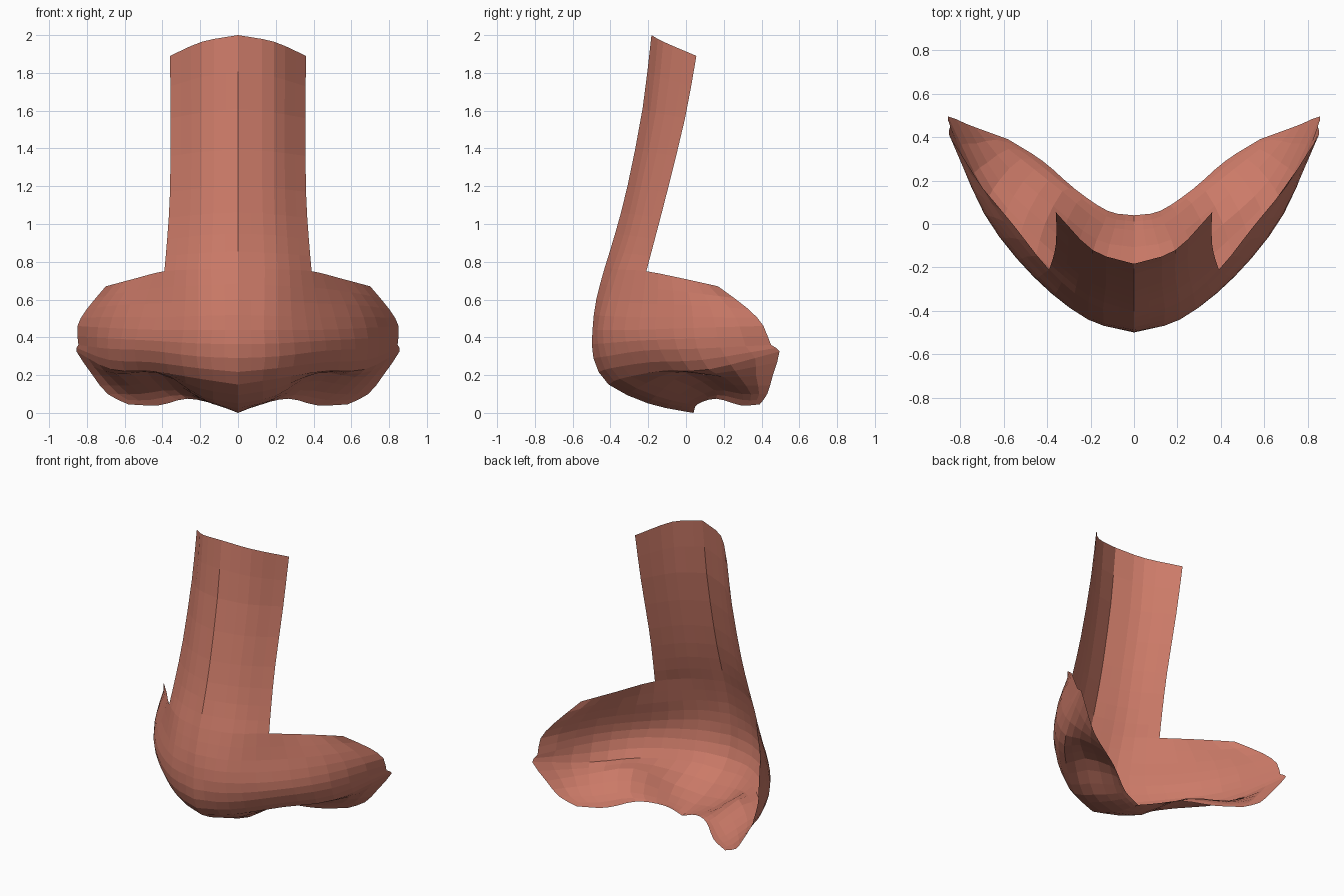
import bpy, bmesh
from mathutils import Vector

if "Cube" in bpy.data.objects:
    bpy.data.objects.remove(bpy.data.objects["Cube"])

SUB = 3  # spans between control points


def spline(pts, n=SUB):
    """Catmull-Rom samples through a short list of points."""
    p = [Vector(q) for q in pts]
    p = [2 * p[0] - p[1]] + p + [2 * p[-1] - p[-2]]
    out = []
    for i in range(1, len(p) - 2):
        a, b, c, d = p[i - 1:i + 3]
        for k in range(n):
            t = k / n
            out.append(0.5 * (2 * b + (c - a) * t + (2 * a - 5 * b + 4 * c - d) * t * t
                              + (3 * b - a - 3 * c + d) * t ** 3))
    return out + [p[-2]]


def sheet(rows, along, n):
    """Spline each row across, then each column downwards."""
    across = [spline(r, along) for r in rows]
    cols = [spline(c, n) for c in zip(*across)]
    return [list(r) for r in zip(*cols)]


# Half rows of the tip and wing: centre -> bridge edge -> outer end, top to underside
lower = sheet([
    [(0, -.43, .77), (.21, -.36, .76), (.39, -.21, .75), (.55, -.01, .71), (.70, .17, .67)],
    [(0, -.475, .6), (.21, -.41, .59), (.42, -.23, .58), (.64, .03, .57), (.80, .33, .55)],
    [(0, -.495, .44), (.21, -.44, .44), (.45, -.25, .44), (.68, .04, .45), (.85, .41, .46)],
    [(0, -.49, .29), (.22, -.42, .30), (.47, -.22, .33), (.69, .06, .34), (.845, .45, .36)],
    [(0, -.41, .15), (.2, -.35, .18), (.45, -.14, .22), (.67, .12, .23), (.855, .495, .325)],
    [(0, -.2, .05), (.2, -.16, .09), (.41, .0, .21), (.62, .2, .19), (.77, .46, .2)],
    [(0, -.03, .012), (.14, .0, .05), (.33, .15, .12), (.52, .30, .10), (.69, .43, .1)],
    [(0, .04, 0), (.12, .06, .045), (.27, .16, .075), (.42, .29, .04), (.58, .39, .045)],
], SUB, 2)

# Half rows of the bridge, ending on the top row of the tip
bridge = sheet([
    [(0, -.183, 2.0), (.19, -.12, 1.965), (.36, .055, 1.89)],
    [(0, -.23, 1.61), (.19, -.16, 1.59), (.357, -.005, 1.56)],
    [(0, -.31, 1.2), (.19, -.24, 1.19), (.36, -.10, 1.17)],
    [(0, -.375, .95), (.2, -.30, .94), (.375, -.165, .92)],
    [(0, -.43, .77), (.21, -.36, .76), (.39, -.21, .75)],
], SUB, 2)
bridge[-1] = lower[0][:len(bridge[0])]

# Skin the half sheets and mirror them
bm = bmesh.new()
for grid in (bridge, lower):
    for s in (1, -1):
        vs = [[bm.verts.new((s * v.x, v.y, v.z)) for v in row] for row in grid]
        for i in range(len(vs) - 1):
            for j in range(len(vs[0]) - 1):
                f = [vs[i][j], vs[i + 1][j], vs[i + 1][j + 1], vs[i][j + 1]]
                bm.faces.new(f if s > 0 else f[::-1])
bmesh.ops.remove_doubles(bm, verts=bm.verts, dist=1e-4)

mesh = bpy.data.meshes.new("nose")
bm.to_mesh(mesh)
bm.free()
nose = bpy.data.objects.new("nose", mesh)
bpy.context.collection.objects.link(nose)

skin = bpy.data.materials.new("skin pink")
skin.diffuse_color = (.60, .195, .138, 1)
skin.use_nodes = True
skin.node_tree.nodes["Principled BSDF"].inputs["Base Color"].default_value = skin.diffuse_color
mesh.materials.append(skin)
